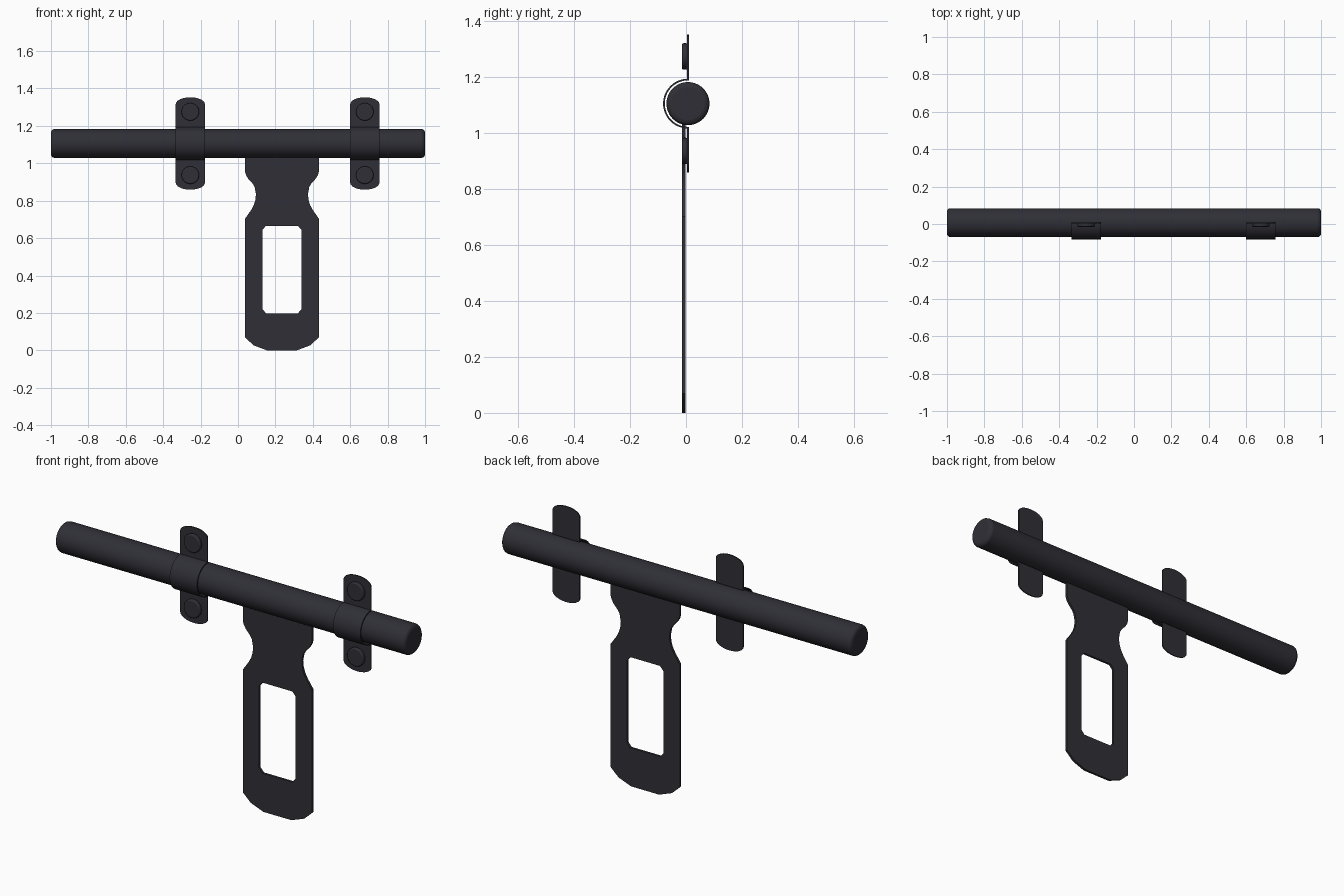
import bpy, math
from mathutils import Matrix

if "Cube" in bpy.data.objects:
    bpy.data.objects.remove(bpy.data.objects["Cube"])

ROD_Y, ROD_Z, ROD_R = 0.007, 1.106, 0.077

mat = bpy.data.materials.new("dark iron")
mat.diffuse_color = (0.028, 0.028, 0.037, 1)
mat.use_nodes = True
mat.node_tree.nodes["Principled BSDF"].inputs["Base Color"].default_value = mat.diffuse_color

FRONT = Matrix.Rotation(math.pi / 2, 4, 'X')                     # outline drawn in x, z
SIDE = Matrix(((0, 0, 1, 0), (1, 0, 0, 0), (0, 1, 0, 0), (0, 0, 0, 1)))  # outline in y, z


def finish(ob, name, angle=35):
    ob.name = name
    ob.data.materials.clear()
    ob.data.materials.append(mat)
    bpy.ops.object.select_all(action='DESELECT')
    ob.select_set(True)
    bpy.context.view_layer.objects.active = ob
    bpy.ops.object.shade_smooth_by_angle(angle=math.radians(angle))
    return ob


def plate(name, outlines, thickness, matrix, loc):
    """Flat plate from closed outlines; inner outlines become holes."""
    cu = bpy.data.curves.new(name, 'CURVE')
    cu.dimensions = '2D'
    cu.fill_mode = 'BOTH'
    cu.extrude = thickness / 2
    for pts in outlines:
        sp = cu.splines.new('POLY')
        sp.points.add(len(pts) - 1)
        for p, (u, v) in zip(sp.points, pts):
            p.co = (u, v, 0, 1)
        sp.use_cyclic_u = True
    ob = bpy.data.objects.new(name, cu)
    bpy.context.collection.objects.link(ob)
    ob.matrix_world = Matrix.Translation(loc) @ matrix
    bpy.ops.object.select_all(action='DESELECT')
    ob.select_set(True)
    bpy.context.view_layer.objects.active = ob
    bpy.ops.object.convert(target='MESH')
    return finish(bpy.context.object, name)


def cylinder(name, r, depth, loc, rot, bevel, sides):
    bpy.ops.mesh.primitive_cylinder_add(vertices=sides, radius=r, depth=depth,
                                        location=loc, rotation=rot)
    ob = bpy.context.object
    m = ob.modifiers.new("rounded_rim", 'BEVEL')
    m.width, m.segments = bevel, 3
    m.limit_method, m.angle_limit = 'ANGLE', math.radians(40)
    return finish(ob, name)


# sliding rod
cylinder("bolt_rod", ROD_R, 2.0, (0, ROD_Y, ROD_Z), (0, math.pi / 2, 0), 0.018, 48)

# hanging handle plate with a window
half = [(0.08, 0), (0.152, 0.027), (0.198, 0.07), (0.198, 0.703), (0.165, 0.75),
        (0.15, 0.778), (0.142, 0.805), (0.139, 0.835), (0.146, 0.873), (0.158, 0.893),
        (0.18, 0.917), (0.192, 0.937), (0.198, 0.957), (0.198, 1.07)]
outline = half + [(-x, z) for x, z in reversed(half)]
hole = [(0.085, 0.198), (0.104, 0.22), (0.104, 0.645), (0.085, 0.666)]
window = hole + [(-x, z) for x, z in reversed(hole)]
plate("handle_plate", [outline, window], 0.012, FRONT, (0.235, -0.008, 0))

# two clamps: half-round strap, two ears, two rivets each
arc = [math.pi / 2 + math.pi * i / 24 for i in range(25)]
strap = [(0.089 * math.cos(a), 0.089 * math.sin(a)) for a in arc]
strap += [(0.083 * math.cos(a), 0.083 * math.sin(a)) for a in reversed(arc)]
W = 0.078
tip = [(W * math.cos(a), 0.21 + 0.037 * math.sin(a))
       for a in [math.pi * i / 12 for i in range(13)]]
ear = [(-W, 0.083), (W, 0.083)] + tip
for side, cx in (("left", -0.255), ("right", 0.678)):
    plate(side + "_strap", [strap], 2 * W, SIDE, (cx, ROD_Y, ROD_Z))
    for level, s in (("upper", 1), ("lower", -1)):
        pts = [(x, s * z) for x, z in ear]
        plate(f"{side}_{level}_ear", [pts], 0.006, FRONT, (cx, ROD_Y, ROD_Z))
        cylinder(f"{side}_{level}_rivet", 0.047, 0.021, (cx, -0.0045, ROD_Z + s * 0.169),
                 (math.pi / 2, 0, 0), 0.006, 32)
